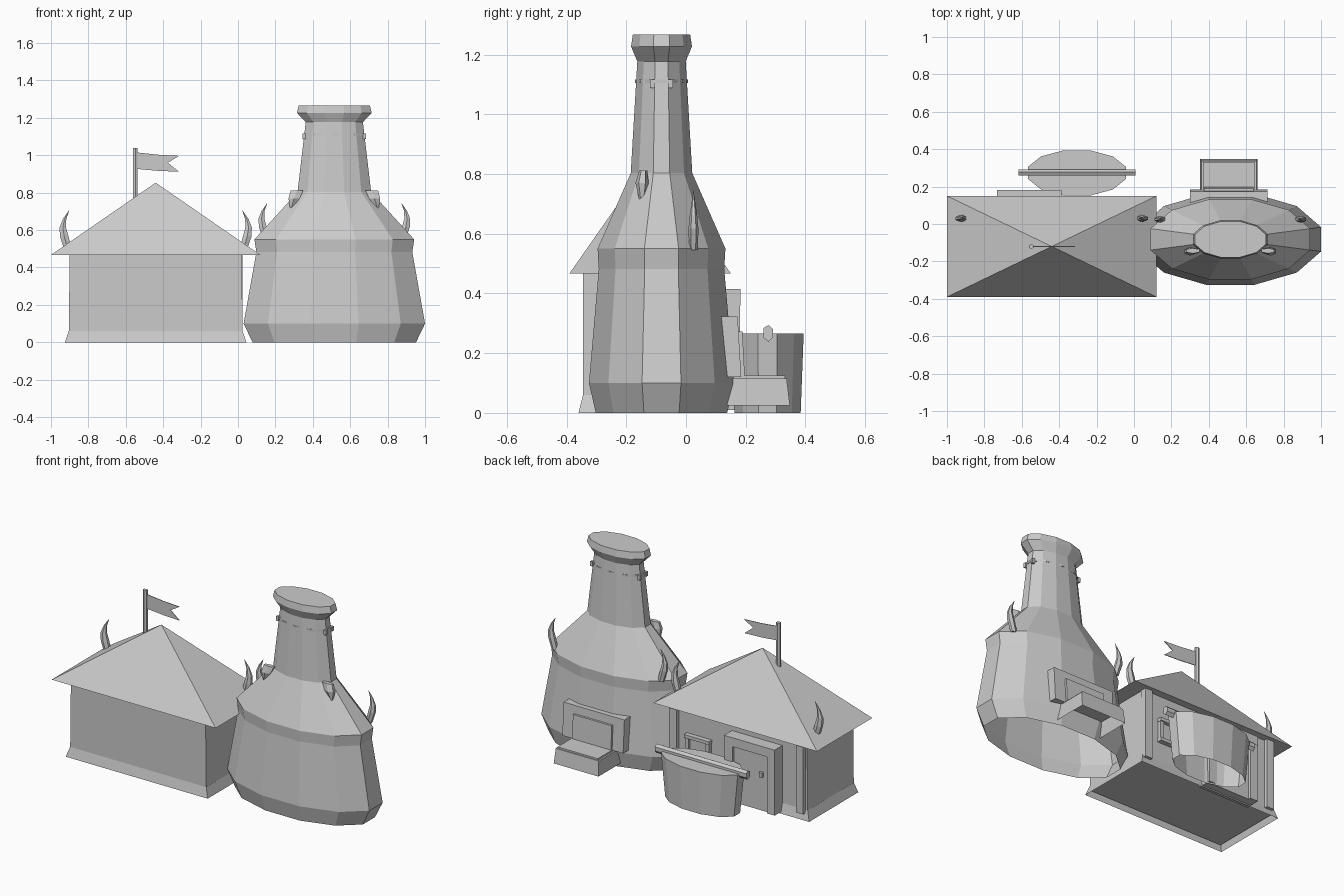
import bpy, bmesh, math
from mathutils import Vector

cube = bpy.data.objects.get("Cube")
if cube:
    bpy.data.objects.remove(cube, do_unlink=True)

grey = bpy.data.materials.new("plain grey")
grey.use_nodes = True
colour = (0.6, 0.6, 0.6, 1)
grey.diffuse_color = colour
grey.node_tree.nodes["Principled BSDF"].inputs["Base Color"].default_value = colour


def finish(name, bm):
    bmesh.ops.recalc_face_normals(bm, faces=bm.faces)
    mesh = bpy.data.meshes.new(name)
    bm.to_mesh(mesh)
    bm.free()
    mesh.materials.append(grey)
    ob = bpy.data.objects.new(name, mesh)
    bpy.context.collection.objects.link(ob)
    return ob


def loft(name, rings, sides=12, bottom=True, top=True):
    """Stack of polygon rings (cx, cy, z, half_x, half_y), flat sides facing the axes."""
    bm = bmesh.new()
    loops = []
    for cx, cy, z, hx, hy in rings:
        k = 1 / math.cos(math.pi / sides)
        angles = [2 * math.pi * (i + 0.5) / sides for i in range(sides)]
        loops.append([bm.verts.new((cx + k * hx * math.cos(a), cy + k * hy * math.sin(a), z))
                      for a in angles])
    for lo, hi in zip(loops, loops[1:]):
        for i in range(sides):
            j = (i + 1) % sides
            bm.faces.new((lo[i], lo[j], hi[j], hi[i]))
    if bottom:
        bm.faces.new(loops[0][::-1])
    if top:
        bm.faces.new(loops[-1])
    return finish(name, bm)


def box(name, x0, x1, y0, y1, z0, z1, lean=0.0):
    """Block whose top is shifted in y by lean."""
    cx, cy, hx, hy = (x0 + x1) / 2, (y0 + y1) / 2, (x1 - x0) / 2, (y1 - y0) / 2
    return loft(name, [(cx, cy, z0, hx, hy), (cx, cy + lean, z1, hx, hy)], 4)


def prism(name, outline, offset, place):
    """Extrude a 2D outline along offset; place maps 2D points to 3D."""
    bm = bmesh.new()
    face = bm.faces.new([bm.verts.new(place(u, v)) for u, v in outline])
    new = bmesh.ops.extrude_face_region(bm, geom=[face])["geom"]
    verts = [v for v in new if isinstance(v, bmesh.types.BMVert)]
    bmesh.ops.translate(bm, verts=verts, vec=Vector(offset))
    return finish(name, bm)


def horn(name, x, y, z, side, size=1.0):
    """Curved spike; side gives the direction in which it bulges."""
    steps = [(-0.01, -0.05, 0.02), (0.014, 0.03, 0.023), (0.022, 0.08, 0.017),
             (0.012, 0.125, 0.009), (-0.012, 0.17, 0.001)]
    return loft(name, [(x + side * dx * size, y, z + dz * size, r * size, r * size * 0.7)
                       for dx, dz, r in steps], 6)


# House: skirt, walls and pyramid roof
HX, HY = -0.44, -0.12
loft("house_skirt", [(HX, HY, 0, 0.485, 0.24), (HX, HY, 0.06, 0.465, 0.225)], 4, bottom=False)
loft("house_walls", [(HX, HY, 0.03, 0.465, 0.225), (HX, HY, 0.467, 0.46, 0.225)], 4)
loft("house_roof", [(HX, HY, 0.467, 0.56, 0.27), (HX, HY, 0.852, 0.002, 0.001)], 4)

# Back wall posts, door and window
for side, x in (("left", 0.0), ("right", -0.865)):
    box(side + "_post", x - 0.025, x + 0.025, 0.09, 0.128, 0.04, 0.466)
DOOR = -0.56
for s in (-1, 1):
    x = DOOR + s * 0.145
    box("door_jamb", x - 0.027, x + 0.027, 0.09, 0.18, 0.01, 0.39)
box("door_lintel", DOOR - 0.172, DOOR + 0.172, 0.09, 0.182, 0.36, 0.415)
box("door_panel", DOOR - 0.12, DOOR + 0.12, 0.09, 0.165, 0.01, 0.36)
box("door_handle", DOOR - 0.085, DOOR - 0.065, 0.16, 0.182, 0.22, 0.25)
WIN = -0.165
for z in (0.175, 0.3):
    box("window_ledge", WIN - 0.085, WIN + 0.085, 0.09, 0.135, z, z + 0.02)
for s in (-1, 1):
    box("window_side", WIN + s * 0.07 - 0.012, WIN + s * 0.07 + 0.012, 0.09, 0.128, 0.19, 0.305)
box("window_pane", WIN - 0.06, WIN + 0.06, 0.09, 0.112, 0.19, 0.305)

# Flag on the roof
loft("flag_pole", [(-0.549, HY, 0.7, 0.013, 0.011), (-0.549, HY, 1.04, 0.013, 0.011)], 6)
prism("flag", [(-0.54, 1.015), (-0.43, 1.003), (-0.315, 0.997), (-0.375, 0.96),
               (-0.315, 0.912), (-0.43, 0.917), (-0.54, 0.927)],
      (0, 0.004, 0), lambda u, v: (u, HY - 0.002, v))

# Tower: twelve-sided elliptical body with a flared rim
TX, TY = 0.515, -0.082
profile = [(0, 0.437, 0.22), (0.1, 0.485, 0.243), (0.482, 0.417, 0.21), (0.55, 0.427, 0.214),
           (0.803, 0.197, 0.103), (1.177, 0.153, 0.081), (1.227, 0.2, 0.102), (1.267, 0.19, 0.096)]
loft("tower_body", [(TX, TY, z, rx, ry) for z, rx, ry in profile], 12, bottom=False)

# Neck band with small brackets on its ends
loft("neck_band", [(TX, TY, 1.105, 0.165, 0.084), (TX, TY, 1.117, 0.165, 0.084)], 10)
for s in (-1, 1):
    for dy in (-0.03, 0.03):
        x = TX + s * 0.162
        box("neck_bracket", x - 0.008, x + 0.008, TY + dy - 0.008, TY + dy + 0.008, 1.088, 1.117)

# Oven on the back of the tower: leaning frame, door and ash box
box("oven_frame", 0.3, 0.715, 0.1, 0.185, 0.12, 0.322, -0.012)
box("oven_door", 0.375, 0.64, 0.12, 0.197, 0.12, 0.272, -0.008)
loft("ash_box", [(0.507, 0.24, 0.025, 0.153, 0.108), (0.507, 0.24, 0.115, 0.147, 0.097)],
     4, bottom=False)
box("ash_box_lid", 0.37, 0.645, 0.155, 0.332, 0.112, 0.125)

# Tub with a carrying pole
BX, BY = -0.305, 0.273
loft("tub", [(BX, BY, 0.0, 0.235, 0.111), (BX, BY, 0.265, 0.262, 0.121)], 12, bottom=False)
prism("tub_pole", [(-0.016, 0.252), (0.002, 0.238), (0.017, 0.255), (0.017, 0.28),
                   (0.002, 0.294), (-0.016, 0.284)],
      (0.625, 0, 0), lambda u, v: (-0.617, 0.275 + u, v))

# Horns on the house roof and the tower shoulders
horn("roof_horn_right", -0.915, 0.03, 0.535, -1)
horn("roof_horn_left", 0.035, 0.03, 0.535, 1)
horn("tower_horn_right", TX - 0.37, 0.025, 0.59, -1, 0.9)
horn("tower_horn_left", TX + 0.37, 0.025, 0.59, 1, 0.9)

# Fangs at the foot of the neck
for side, s in (("right", -1), ("left", 1)):
    loft("tower_fang_" + side, [(TX + s * 0.232, -0.147, 0.71, 0.004, 0.008),
                                (TX + s * 0.215, -0.147, 0.77, 0.03, 0.019),
                                (TX + s * 0.2, -0.143, 0.812, 0.034, 0.012)], 6)
